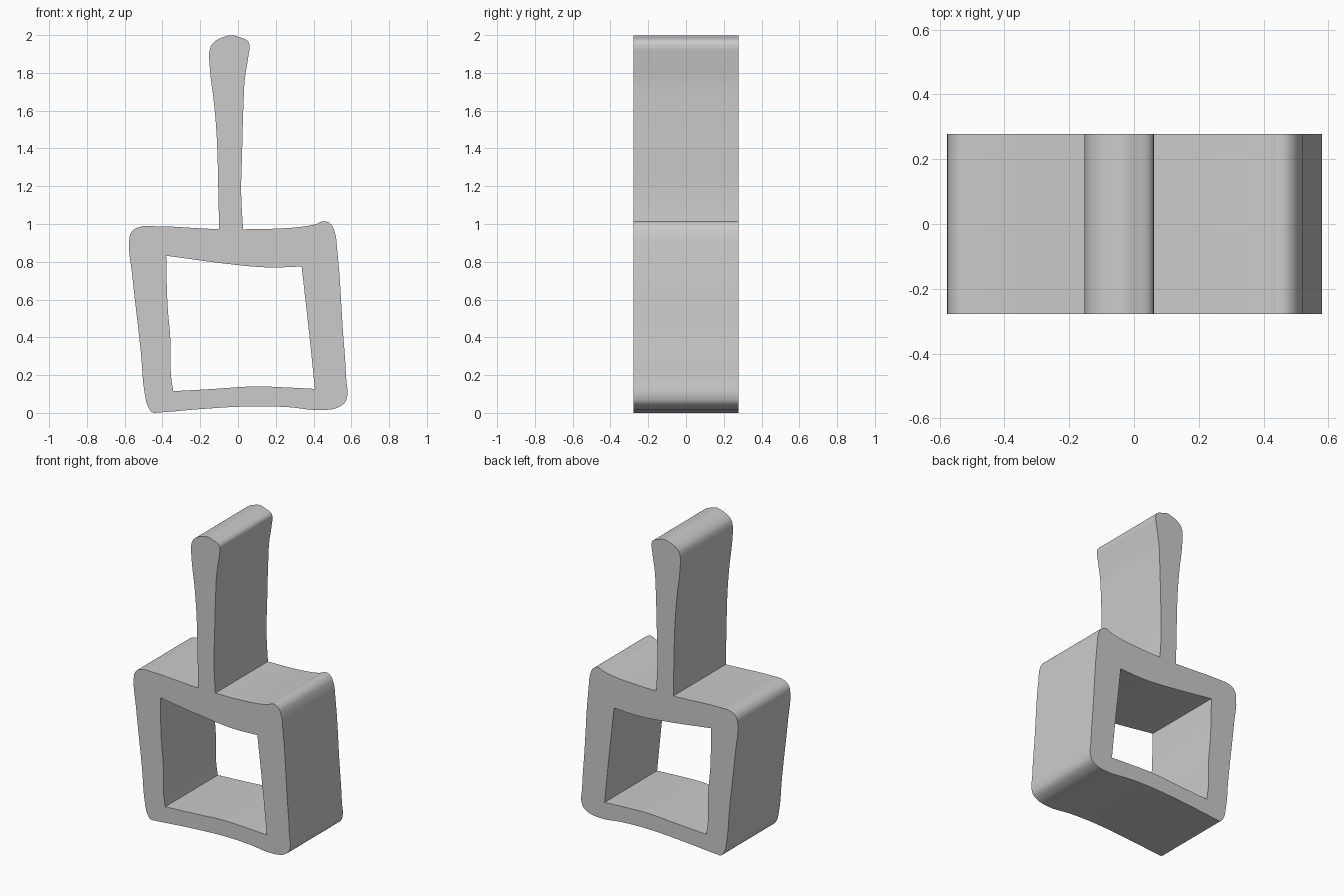
import bpy, bmesh, math

if "Cube" in bpy.data.objects:
    bpy.data.objects.remove(bpy.data.objects["Cube"])

HALF_DEPTH = 0.277

# Outer silhouette (x, z), counter-clockwise from the lower left corner
outer = [
    (-0.45, 0.002), (-0.42, 0.002), (-0.2, 0.02), (0.09, 0.035), (0.27, 0.03),
    (0.46, 0.015), (0.545, 0.037), (0.574, 0.07), (0.573, 0.18), (0.555, 0.44),
    (0.525, 0.865), (0.51, 0.965), (0.49, 1.0), (0.455, 1.015), (0.415, 1.0),
    (0.35, 0.987), (0.19, 0.975), (0.027, 0.972),
    (0.017, 1.155), (0.022, 1.39), (0.03, 1.66), (0.036, 1.765), (0.055, 1.89),
    (0.06, 1.95), (0.05, 1.97), (0.01, 1.988), (-0.03, 1.999), (-0.065, 1.993),
    (-0.13, 1.96), (-0.15, 1.92), (-0.151, 1.85), (-0.125, 1.62),
    (-0.112, 1.45), (-0.105, 1.21), (-0.1, 0.972),
    (-0.2, 0.977), (-0.44, 0.988), (-0.53, 0.982), (-0.565, 0.955),
    (-0.576, 0.91), (-0.56, 0.73), (-0.515, 0.33), (-0.49, 0.08), (-0.475, 0.03),
]
outer_corners = {17, 34}

# Opening in the frame
inner = [
    (-0.38, 0.832), (0.005, 0.782), (0.165, 0.77), (0.337, 0.775),
    (0.38, 0.39), (0.407, 0.127), (0.25, 0.135), (0.09, 0.14),
    (-0.125, 0.127), (-0.343, 0.115), (-0.355, 0.2), (-0.358, 0.39),
    (-0.373, 0.57),
]
inner_corners = {0, 3, 5, 9}


def add_loop(curve, points, corners):
    """Closed smooth loop with sharp points at the given corners."""
    spline = curve.splines.new('BEZIER')
    spline.bezier_points.add(len(points) - 1)
    spline.use_cyclic_u = True
    spline.resolution_u = 4
    for i, (bp, (x, z)) in enumerate(zip(spline.bezier_points, points)):
        bp.co = (x, z, 0)
        kind = 'VECTOR' if i in corners else 'AUTO'
        bp.handle_left_type = bp.handle_right_type = kind


# Square frame and flared handle as one extruded profile
curve = bpy.data.curves.new("frame_profile", 'CURVE')
curve.dimensions = '2D'
curve.fill_mode = 'BOTH'
curve.extrude = HALF_DEPTH
add_loop(curve, outer, outer_corners)
add_loop(curve, inner, inner_corners)
body = bpy.data.objects.new("frame_with_handle", curve)
bpy.context.collection.objects.link(body)
body.rotation_euler.x = math.radians(90)

bpy.ops.object.select_all(action='DESELECT')
body.select_set(True)
bpy.context.view_layer.objects.active = body
bpy.ops.object.convert(target='MESH')
bpy.ops.object.transform_apply(location=False, rotation=True, scale=False)

# Join caps to the walls
body = bpy.context.object
bm = bmesh.new()
bm.from_mesh(body.data)
bmesh.ops.remove_doubles(bm, verts=bm.verts, dist=0.0005)
bmesh.ops.recalc_face_normals(bm, faces=bm.faces)
bm.to_mesh(body.data)
bm.free()
bpy.ops.object.shade_smooth_by_angle(angle=math.radians(30))
